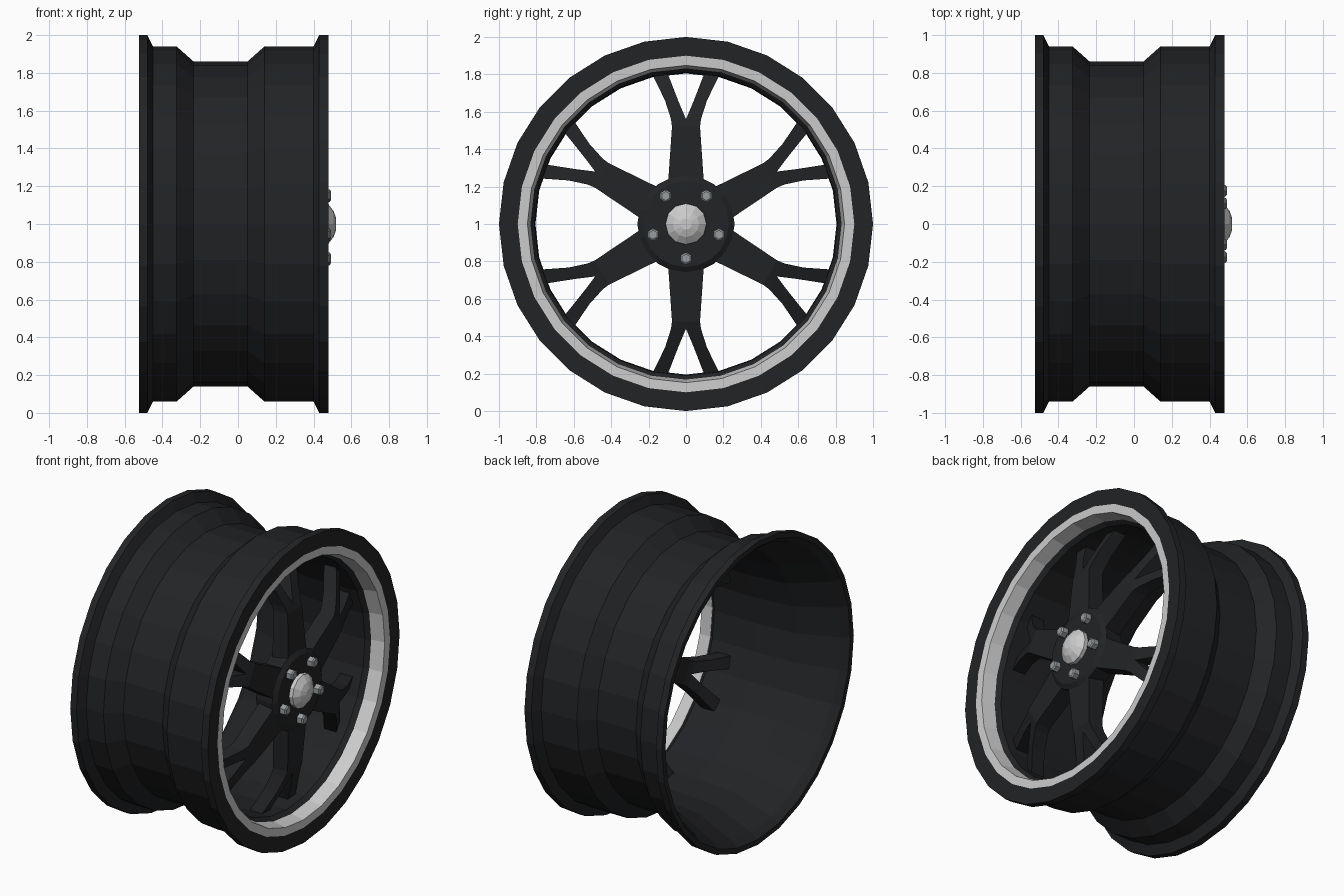
import bpy, bmesh
from math import sin, cos, pi, radians
from mathutils import Matrix

if "Cube" in bpy.data.objects:
    bpy.data.objects.remove(bpy.data.objects["Cube"])


def material(name, r, g, b):
    m = bpy.data.materials.new(name)
    m.diffuse_color = (r, g, b, 1)
    m.use_nodes = True
    m.node_tree.nodes["Principled BSDF"].inputs["Base Color"].default_value = m.diffuse_color
    return m


BLACK = material("black_paint", 0.016, 0.017, 0.019)
SILVER = material("polished_silver", 0.66, 0.66, 0.67)
STEEL = material("steel", 0.32, 0.34, 0.35)
AXLE = 1.0  # height of the wheel axis


def finish(bm, name, mat):
    bmesh.ops.remove_doubles(bm, verts=bm.verts, dist=0.0005)
    bmesh.ops.recalc_face_normals(bm, faces=bm.faces)
    me = bpy.data.meshes.new(name)
    bm.to_mesh(me)
    bm.free()
    ob = bpy.data.objects.new(name, me)
    bpy.context.collection.objects.link(ob)
    me.materials.append(mat)
    return ob


def lathe(name, profile, sides, mat, closed=True, y=0.0, z=0.0):
    """Spin an (x, radius) profile round an axis parallel to x."""
    bm = bmesh.new()
    rings = []
    for k in range(sides):
        a = 2 * pi * k / sides
        rings.append([bm.verts.new((x, y + r * sin(a), AXLE + z + r * cos(a)))
                      for x, r in profile])
    n = len(profile)
    for k in range(sides):
        p, q = rings[k], rings[(k + 1) % sides]
        for i in range(n if closed else n - 1):
            j = (i + 1) % n
            bm.faces.new((p[i], p[j], q[j], q[i]))
    if not closed:  # flat ends
        bm.faces.new([r[0] for r in rings])
        bm.faces.new([r[-1] for r in rings])
    return finish(bm, name, mat)


# Barrel with drop centre and both flanges
lathe("rim_barrel", [
    (-0.525, 1.0), (-0.48, 1.0), (-0.45, 0.94), (-0.325, 0.94),
    (-0.235, 0.86), (0.05, 0.86), (0.14, 0.94), (0.40, 0.94),
    (0.43, 1.0), (0.48, 1.0), (0.48, 0.90), (0.42, 0.87),
    (0.39, 0.835), (0.36, 0.81), (0.05, 0.805), (-0.22, 0.825),
    (-0.48, 0.93), (-0.525, 0.965)], 28, BLACK)

# Polished inner lip
lathe("lip_ring", [(0.48, 0.90), (0.478, 0.848), (0.39, 0.832), (0.40, 0.89)],
      28, SILVER)

# Hub and domed centre cap
lathe("hub", [(0.45, 0.23), (0.43, 0.26), (0.30, 0.24)], 20, BLACK, False)
lathe("centre_cap", [(0.44, 0.11), (0.475, 0.11), (0.505, 0.07), (0.52, 0.03)],
      12, SILVER, False)

# Five hexagonal wheel nuts
for k in range(5):
    a = pi + 2 * pi * k / 5
    lathe("wheel_nut", [(0.44, 0.034), (0.485, 0.034), (0.492, 0.024)], 6,
          STEEL, False, 0.185 * sin(a), 0.185 * cos(a))

# Forked spokes: radius, inner half-width, outer half-width, front x, back x
STATIONS = [
    (0.20, 0.0, 0.097, 0.435, 0.32),
    (0.52, 0.0, 0.075, 0.415, 0.31),
    (0.56, 0.0, 0.080, 0.40, 0.30),
    (0.66, 0.042, 0.112, 0.36, 0.265),
    (0.81, 0.100, 0.185, 0.29, 0.20)]


def spoke(angle):
    bm = bmesh.new()
    for s in (-1, 1):
        loops = [[bm.verts.new(c) for c in (
            (xf, s * a, r), (xf, s * b, r), (xb, s * b, r), (xb, s * a, r))]
            for r, a, b, xf, xb in STATIONS]
        for i in range(len(loops) - 1):
            p, q = loops[i], loops[i + 1]
            for j in range(4):
                if j == 3 and STATIONS[i + 1][1] == 0:
                    continue  # the two halves of the stem join here
                k = (j + 1) % 4
                bm.faces.new((p[j], p[k], q[k], q[j]))
        bm.faces.new(loops[0])
        bm.faces.new(loops[-1])
    bm.transform(Matrix.Translation((0, 0, AXLE)) @ Matrix.Rotation(angle, 4, 'X'))
    return finish(bm, "spoke", BLACK)


for k in range(6):
    spoke(radians(60 * k))
